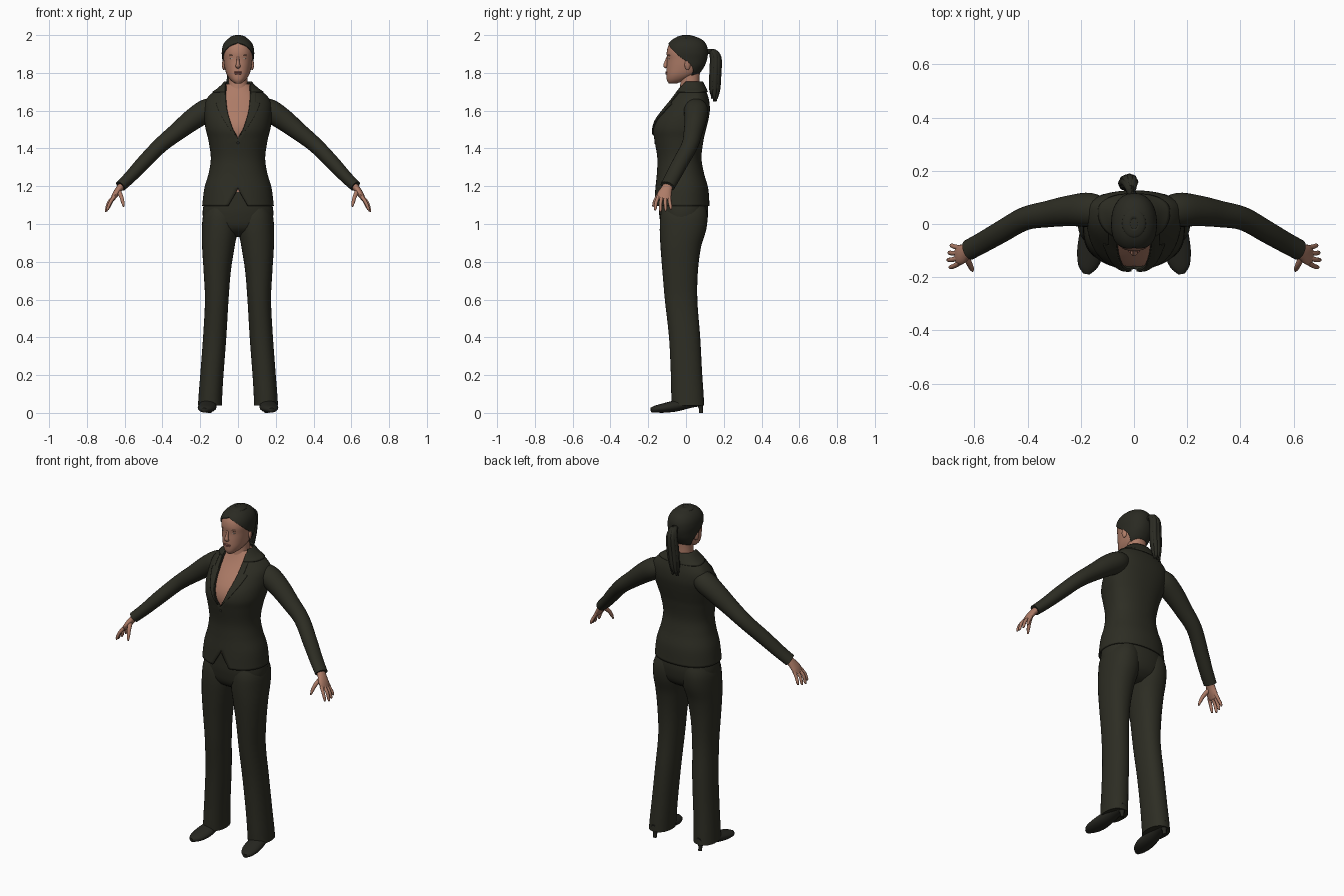
import bpy, bmesh, random
from math import sin, cos, pi, radians, degrees
from mathutils import Vector, Matrix

old = bpy.data.objects.get("Cube")
if old:
    bpy.data.objects.remove(old, do_unlink=True)


def material(name, r, g, b):
    m = bpy.data.materials.new(name)
    m.diffuse_color = (r, g, b, 1)
    m.use_nodes = True
    bsdf = next(n for n in m.node_tree.nodes if n.type == 'BSDF_PRINCIPLED')
    bsdf.inputs["Base Color"].default_value = (r, g, b, 1)
    return m


SUIT = material("dark olive cloth", .026, .026, .017)
HAIR = material("dark hair", .023, .023, .016)
SHOE = material("dark leather", .02, .02, .015)
SKIN = material("warm skin", .42, .2, .135)
LIPS = material("rose lips", .32, .11, .085)
EYES = material("pale eyes", .45, .36, .3)


def finish(bm, name, mat, mirror=False, thick=0):
    bmesh.ops.remove_doubles(bm, verts=bm.verts, dist=1e-5)
    if mirror:
        bmesh.ops.scale(bm, vec=(-1, 1, 1), verts=bm.verts)
        bmesh.ops.reverse_faces(bm, faces=bm.faces)
    for f in bm.faces:
        f.smooth = True
    for e in bm.edges:
        if len(e.link_faces) == 2 and e.calc_face_angle(0) > .9:
            e.smooth = False
    me = bpy.data.meshes.new(name)
    bm.to_mesh(me)
    bm.free()
    me.materials.append(mat)
    ob = bpy.data.objects.new(name, me)
    bpy.context.collection.objects.link(ob)
    if thick:
        mod = ob.modifiers.new("thickness", 'SOLIDIFY')
        mod.thickness = thick
        mod.offset = -1


def skin_rings(name, rings, mat, closed=True, cap=True, **kw):
    bm = bmesh.new()
    vs = [[bm.verts.new(p) for p in r] for r in rings]
    n = len(rings[0])
    for a, b in zip(vs, vs[1:]):
        for j in range(n if closed else n - 1):
            k = (j + 1) % n
            bm.faces.new((a[j], a[k], b[k], b[j]))
    if cap:
        bm.faces.new(vs[0][::-1])
        bm.faces.new(vs[-1])
    finish(bm, name, mat, **kw)


def sample(rows, t):
    """Smooth curve through rows, keyed by their first value."""
    i = 0
    while i < len(rows) - 2 and t > rows[i + 1][0]:
        i += 1
    a, b = rows[i], rows[i + 1]
    p, q = rows[max(i - 1, 0)], rows[min(i + 2, len(rows) - 1)]
    h = b[0] - a[0]
    s = (t - a[0]) / h
    out = []
    for c in range(1, len(a)):
        ma = (b[c] - p[c]) / (b[0] - p[0]) * h
        mb = (q[c] - a[c]) / (q[0] - a[0]) * h
        out.append((2*s**3 - 3*s*s + 1) * a[c] + (s**3 - 2*s*s + s) * ma
                   + (3*s*s - 2*s**3) * b[c] + (s**3 - s*s) * mb)
    return out


def steps(lo, hi, n):
    return [lo + (hi - lo) * i / n for i in range(n + 1)]


def outline(rows, z, ang, off=0):
    """Point on a body section; angle 0 is the front. Rows: z, cx, half width, front, back, cy."""
    cx, w, f, b, cy = sample(rows, z)[:5]
    s, c = sin(ang), cos(ang)
    x = (w + off) * abs(s) ** .9 * (1 if s >= 0 else -1)
    reach = (cy - f if c > 0 else b - cy) + off
    return (cx + x, cy - reach * abs(c) ** .9 * (1 if c > 0 else -1), z)


def body(name, rows, mat, lo, hi, n=24, seg=40, off=0, **kw):
    rings = [[outline(rows, z, 2 * pi * j / seg, off) for j in range(seg)] for z in steps(lo, hi, n)]
    skin_rings(name, rings, mat, **kw)


def shell(name, rows, mat, lo, hi, start, end, n=40, seg=56, off=0, **kw):
    rings = [[outline(rows, z, radians(a), off) for a in steps(start(z), end(z), seg)]
             for z in steps(lo, hi, n)]
    skin_rings(name, rings, mat, closed=False, **kw)


def tube(name, pts, mat, ref=(0, 1, 0), seg=16, sub=4, **kw):
    """Tube through (x, y, z, radius along ref, radius across ref)."""
    rows = [(i, *p) for i, p in enumerate(pts)]
    path = [sample(rows, t) for t in steps(0, len(pts) - 1, sub * (len(pts) - 1))]
    rings = []
    for i, p in enumerate(path):
        d = (Vector(path[min(i + 1, len(path) - 1)][:3]) - Vector(path[max(i - 1, 0)][:3])).normalized()
        v = Vector(ref)
        v = (v - d * v.dot(d)).normalized()
        u = v.cross(d)
        rings.append([Vector(p[:3]) + v * p[3] * cos(2*pi*j/seg) - u * p[4] * sin(2*pi*j/seg)
                      for j in range(seg)])
    skin_rings(name, rings, mat, **kw)


def ellipsoid(name, loc, size, mat, tilt=0):
    bm = bmesh.new()
    m = Matrix.Translation(loc) @ Matrix.Rotation(tilt, 4, 'Z') @ Matrix.Diagonal((*size, 1))
    bmesh.ops.create_uvsphere(bm, u_segments=20, v_segments=12, radius=1, matrix=m)
    finish(bm, name, mat)


# Jacket, open at the neck and at the hem (last column: half opening in degrees)
torso = [(1.095, 0, .19, -.17, .125, -.02, 14), (1.19, 0, .178, -.162, .117, -.02, 0),
         (1.27, 0, .155, -.154, .095, -.02, 0), (1.35, 0, .144, -.152, .082, -.02, 0),
         (1.45, 0, .158, -.168, .094, -.01, 0), (1.5, 0, .171, -.175, .106, 0, 7),
         (1.55, 0, .178, -.163, .118, .02, 12), (1.6, 0, .181, -.13, .126, .04, 16),
         (1.65, 0, .174, -.09, .123, .05, 19), (1.69, 0, .142, -.062, .112, .05, 25),
         (1.72, 0, .1, -.046, .1, .04, 38), (1.755, 0, .064, -.03, .082, .03, 65)]


def opening(z):
    return max(0, sample(torso, z)[5])


shell("jacket", torso, SUIT, 1.095, 1.735, opening, lambda z: 360 - opening(z), n=56,
      cap=False, thick=.008)
shell("jacket_collar", torso, SUIT, 1.7, 1.755, opening, lambda z: 360 - opening(z), n=8,
      off=.007, cap=False, thick=.008)


def lapel_edge(z):
    wide = .004 + .055 * (z - 1.47) / .17 if z < 1.645 else .032
    return opening(z) + degrees(wide / sample(torso, z)[1])


for flip, side in ((False, "left"), (True, "right")):
    shell(side + "_lapel", torso, SUIT, 1.47, 1.71, opening, lapel_edge, n=30, seg=8,
          off=.006, cap=False, mirror=flip, thick=.006)
ellipsoid("jacket_button", (0, outline(torso, 1.43, 0)[1], 1.43), (.007, .003, .007), SHOE)

# Chest and neck
body("chest", torso, SKIN, 1.17, 1.74, off=-.014)
neck = [(1.68, 0, .06, -.04, .078, .02), (1.74, 0, .052, -.03, .072, .02),
        (1.78, 0, .05, -.03, .072, .02), (1.85, 0, .05, -.04, .078, .02)]
body("neck", neck, SKIN, 1.68, 1.85, n=10)

# Trousers
hips = [(.93, 0, .1, -.06, .04, -.02), (.97, 0, .165, -.12, .095, -.02),
        (1.05, 0, .187, -.142, .117, -.02), (1.12, 0, .178, -.143, .112, -.02),
        (1.17, 0, .163, -.142, .102, -.02)]
body("trouser_hips", hips, SUIT, .93, 1.17, n=14)
leg = [(z, (o + i) / 2, (o - i) / 2, f, b, (f + b) / 2) for z, o, i, f, b in (
    (.04, .212, .085, -.076, .096), (.1, .208, .083, -.078, .093), (.2, .2, .077, -.08, .086),
    (.4, .185, .062, -.09, .075), (.6, .175, .05, -.112, .06), (.75, .182, .038, -.125, .063),
    (.88, .19, .018, -.135, .08), (.97, .191, .002, -.139, .107), (1.05, .184, .004, -.135, .114),
    (1.1, .16, .02, -.12, .1))]

# Head: face, then hair as a shell with a curved hairline (last column in degrees)
head = [(1.745, 0, .018, -.092, -.045, -.065), (1.76, 0, .038, -.101, -.01, -.045),
        (1.79, 0, .059, -.104, .055, -.02), (1.83, 0, .071, -.103, .088, 0),
        (1.87, 0, .076, -.1, .104, 0), (1.91, 0, .079, -.102, .109, 0),
        (1.95, 0, .071, -.09, .1, 0), (1.98, 0, .047, -.06, .072, 0), (2, 0, .008, -.012, .015, 0)]
body("head", head, SKIN, 1.745, 1.972, n=28)
hairline = [(1.785, 130), (1.82, 114), (1.86, 92), (1.89, 72), (1.92, 52), (1.945, 28), (1.962, 0), (2, 0)]


def hair_edge(z):
    return max(0, sample(hairline, z)[0])


shell("hair", head, HAIR, 1.785, 2, hair_edge, lambda z: 360 - hair_edge(z), n=44, off=.007,
      cap=False, thick=.006)
ellipsoid("hair_crown", (0, .002, 1.985), (.045, .055, .0145), HAIR)

# Facial features
tube("nose", [(0, -.098, 1.885, .005, .006), (0, -.106, 1.855, .009, .008),
              (0, -.109, 1.838, .011, .013), (0, -.101, 1.828, .006, .01)], SKIN)
for name, z, w in (("upper_lip", 1.803, .022), ("lower_lip", 1.795, .018)):
    ellipsoid(name, (0, -.102, z), (w, .007, .005), LIPS)
for s, side in ((1, "left"), (-1, "right")):
    ellipsoid(side + "_eye", (s * .031, -.0905, 1.877), (.013, .004, .0045), EYES, s * .3)
    ellipsoid(side + "_eyebrow_ridge", (s * .031, -.091, 1.893), (.018, .006, .005), SKIN, s * .3)
    ellipsoid(side + "_ear", (s * .075, .008, 1.843), (.009, .016, .029), SKIN, s * .35)

# Ponytail from overlapping strands
random.seed(4)
for k in range(8):
    dx, dy = .017 * cos(k * pi / 4), .015 * sin(k * pi / 4)
    end = random.uniform(-.015, .03)
    tube("ponytail_strand", [(-.008, .095, 1.905, .012, .012),
                             (-.012 + dx * .5, .135 + dy * .5, 1.915, .013, .013),
                             (-.016 + dx, .157 + dy, 1.88, .016, .015),
                             (-.022 + dx * 1.2, .155 + dy, 1.79, .017, .016),
                             (-.03 + dx, .152 + dy, 1.71, .014, .013),
                             (-.036 + dx, .148 + dy, 1.66 + end, .004, .004)], HAIR, seg=8)

# Limbs, built on the left and mirrored
for flip, side in ((False, "left_"), (True, "right_")):
    body(side + "trouser_leg", leg, SUIT, .04, 1.1, n=40, seg=32, mirror=flip)
    tube(side + "sleeve", [(.1, .045, 1.63, .045, .04), (.165, .053, 1.602, .064, .06),
                           (.24, .05, 1.553, .058, .057), (.32, .038, 1.49, .05, .048),
                           (.41, .02, 1.417, .044, .041), (.5, -.03, 1.325, .042, .038),
                           (.57, -.07, 1.25, .04, .033), (.622, -.098, 1.2, .039, .03)],
         SUIT, seg=24, mirror=flip)
    tube(side + "palm", [(.605, -.09, 1.215, .026, .02), (.63, -.103, 1.185, .03, .018),
                         (.65, -.115, 1.155, .038, .016), (.665, -.118, 1.13, .034, .011)],
         SKIN, mirror=flip)
    for k, finger in enumerate(("index", "middle", "ring", "little")):
        y, out = -.146 + .019 * k, (.004, .012, .008, 0)[k]
        tube(side + finger + "_finger", [(.655, y, 1.145, .01, .01),
                                         (.672 + out, y - .012 + .005 * k, 1.115, .009, .009),
                                         (.684 + out, y - .016 + .008 * k, 1.09 - out, .008, .008),
                                         (.688 + out, y - .018 + .009 * k, 1.076 - out, .004, .004)],
             SKIN, seg=10, mirror=flip)
    tube(side + "thumb", [(.632, -.118, 1.175, .014, .013), (.618, -.15, 1.145, .011, .011),
                          (.61, -.167, 1.115, .009, .009), (.606, -.176, 1.092, .004, .004)],
         SKIN, seg=10, mirror=flip)
    tube(side + "shoe", [(.15, .092, .06, .018, .018), (.15, .07, .063, .034, .028),
                         (.154, .02, .056, .04, .03), (.16, -.05, .038, .047, .03),
                         (.165, -.11, .027, .049, .026), (.174, -.16, .02, .036, .019),
                         (.178, -.186, .015, .014, .012)], SHOE, ref=(1, 0, 0), mirror=flip)
    tube(side + "shoe_heel", [(.15, .074, .05, .02, .022), (.15, .078, .025, .011, .012),
                              (.15, .08, 0, .01, .011)], SHOE, seg=12, mirror=flip)
